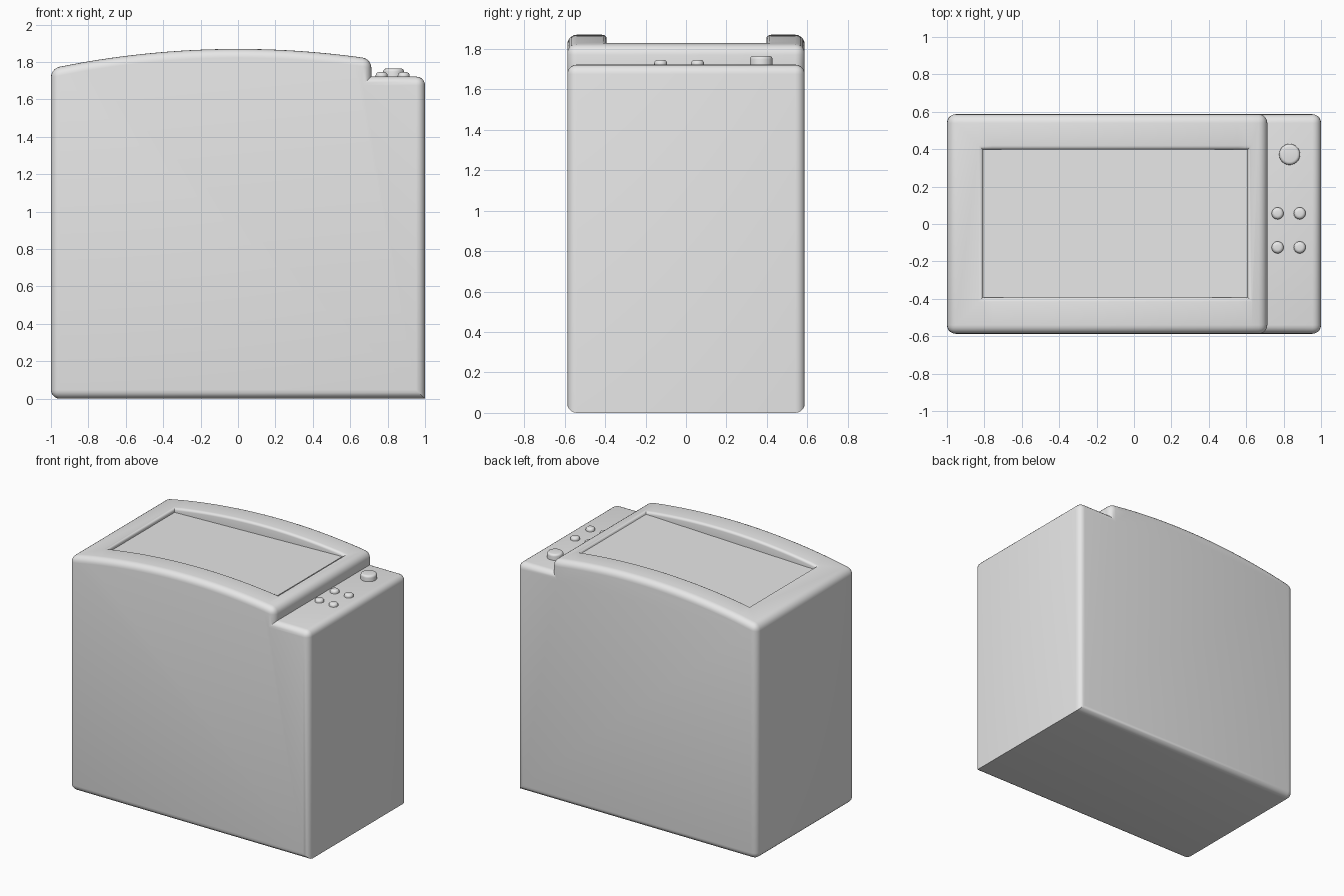
import bpy
import bmesh
from math import radians, sin, cos, pi
from mathutils import Vector

cube = bpy.data.objects.get("Cube")
if cube:
    bpy.data.objects.remove(cube, do_unlink=True)

grey = bpy.data.materials.new("light_grey_plastic")
grey.use_nodes = True
COLOUR = (0.8, 0.8, 0.8, 1)
grey.diffuse_color = COLOUR
grey.node_tree.nodes["Principled BSDF"].inputs["Base Color"].default_value = COLOUR

HALF_DEPTH = 0.587
STEP_X, SHELF_Z = 0.713, 1.722
LEFT, RIGHT, NEAR, FAR = -0.83, 0.63, -0.415, 0.42   # mouth of the lid recess
EDGE = 0.047


def finish(name, bm):
    bmesh.ops.recalc_face_normals(bm, faces=bm.faces)
    mesh = bpy.data.meshes.new(name)
    bm.to_mesh(mesh)
    bm.free()
    mesh.materials.append(grey)
    obj = bpy.data.objects.new(name, mesh)
    bpy.context.collection.objects.link(obj)
    bpy.ops.object.select_all(action='DESELECT')
    obj.select_set(True)
    bpy.context.view_layer.objects.active = obj
    bpy.ops.object.shade_smooth_by_angle(angle=radians(32))
    return obj


def arch(x):
    return 1.87 - 0.104 * x * x


def floor_z(x):
    return 1.772 + 0.029 * (x + 0.8)


# Cabinet: side profile with arched top and a lower shelf, run front to back
SEGMENTS = 20
arch_x = [STEP_X] + [RIGHT + (LEFT - RIGHT) * i / SEGMENTS for i in range(SEGMENTS + 1)] + [-1]
profile = [(-1, 0), (1, 0), (1, SHELF_Z), (STEP_X, SHELF_Z)] + [(x, arch(x)) for x in arch_x]
bm = bmesh.new()
front = bm.faces.new([bm.verts.new((x, -HALF_DEPTH, z)) for x, z in profile])
run = bmesh.ops.extrude_face_region(bm, geom=[front])
for v in run["geom"]:
    if isinstance(v, bmesh.types.BMVert):
        v.co.y = HALF_DEPTH
bmesh.ops.recalc_face_normals(bm, faces=bm.faces)

# Round all outer edges except the inner step corner and the lower +x edge
rounded = []
for e in bm.edges:
    a, b = e.verts
    if abs(a.co.y - b.co.y) > 0.1:
        x, z = a.co.x, a.co.z
        inner_step = abs(x - STEP_X) < 0.01 and z < SHELF_Z + 0.01
        lower_side = x > 0.99 and z < 0.01
        if inner_step or lower_side or e.calc_face_angle(0) < radians(30):
            continue
    rounded.append(e)
bmesh.ops.bevel(bm, geom=rounded, offset=EDGE, segments=5, profile=0.5,
                affect='EDGES', clamp_overlap=False)


# Lid recess: cut the mouth into the arch, roll the rim over, drop to a flat floor
def crown_faces(low, high):
    found = []
    for f in bm.faces:
        c = f.calc_center_median()
        if LEFT < c.x < RIGHT and low < c.y < high and c.z > 1.7 and f.normal.z > 0.8:
            found.append(f)
    return found


bm.normal_update()
for y in (NEAR, FAR):
    faces = crown_faces(-0.5, 0.5)
    geom = set(faces)
    for f in faces:
        geom.update(f.edges)
        geom.update(f.verts)
    bmesh.ops.bisect_plane(bm, geom=list(geom), plane_co=(0, y, 0), plane_no=(0, 1, 0))
    bm.normal_update()
mouth = crown_faces(NEAR, FAR)

RIM, STEPS = 0.022, 4
for i in range(STEPS):
    a, b = (pi / 2 * (i + k) / STEPS for k in (0, 1))
    bmesh.ops.inset_region(bm, faces=mouth, thickness=RIM * (sin(b) - sin(a)),
                           use_boundary=True, use_even_offset=True)
    drop = 0.8 * RIM * (cos(a) - cos(b))
    for v in {v for f in mouth for v in f.verts}:
        v.co.z -= drop
bmesh.ops.inset_region(bm, faces=mouth, thickness=0.001, use_boundary=True,
                       use_even_offset=True)
for v in {v for f in mouth for v in f.verts}:
    v.co.z = floor_z(v.co.x)
finish("cabinet", bm)

# Lid panel: thin plate lying on the sloping recess floor
bm = bmesh.new()
bmesh.ops.create_cube(bm, size=1)
for v in bm.verts:
    v.co.x = -0.1 + v.co.x * 1.395
    v.co.y = 0.003 + v.co.y * 0.765
    v.co.z = floor_z(v.co.x) + v.co.z * 0.008
finish("lid_panel", bm)


# Controls: round caps with softened tops, standing on the shelf
def round_cap(name, x, y, radius, height, soft):
    bm = bmesh.new()
    bmesh.ops.create_cone(bm, cap_ends=True, segments=32, radius1=radius,
                          radius2=radius, depth=height + 0.02)
    top = [e for e in bm.edges if all(v.co.z > 0 for v in e.verts)]
    bmesh.ops.bevel(bm, geom=top, offset=soft, segments=4, profile=0.5, affect='EDGES')
    bmesh.ops.translate(bm, verts=bm.verts,
                        vec=Vector((x, y, SHELF_Z + height / 2 - 0.01)))
    finish(name, bm)


round_cap("control_knob", 0.832, 0.372, 0.056, 0.043, 0.016)
for row, y in (("front", -0.125), ("back", 0.057)):
    for side, x in (("inner", 0.768), ("outer", 0.886)):
        round_cap(f"{row}_{side}_button", x, y, 0.032, 0.024, 0.018)
